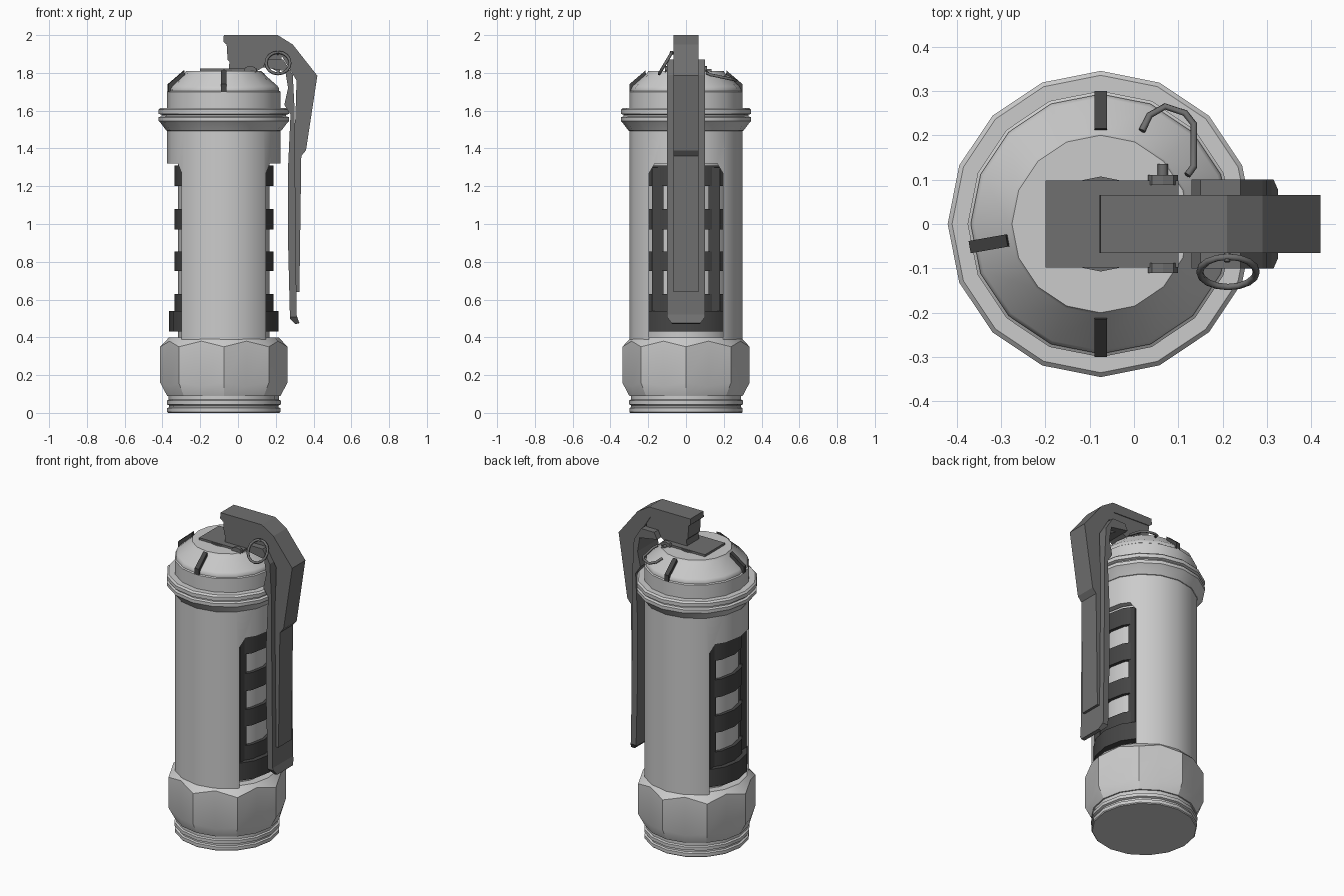
import bpy, bmesh, math
from mathutils import Vector

if "Cube" in bpy.data.objects:
    bpy.data.objects.remove(bpy.data.objects["Cube"])

CX = -0.075  # body axis


def material(name, g):
    m = bpy.data.materials.new(name)
    m.diffuse_color = (g, g, g, 1)
    m.use_nodes = True
    m.node_tree.nodes["Principled BSDF"].inputs["Base Color"].default_value = m.diffuse_color
    return m


LEVER = material("lever_grey", 0.16)
DARK = material("dark_grey", 0.06)


def finish(name, bm, mat=None, smooth=True):
    bmesh.ops.recalc_face_normals(bm, faces=bm.faces)
    me = bpy.data.meshes.new(name)
    bm.to_mesh(me)
    bm.free()
    ob = bpy.data.objects.new(name, me)
    bpy.context.collection.objects.link(ob)
    if mat:
        me.materials.append(mat)
    bpy.ops.object.select_all(action='DESELECT')
    ob.select_set(True)
    bpy.context.view_layer.objects.active = ob
    if smooth:
        bpy.ops.object.shade_smooth_by_angle(angle=math.radians(28))
    return ob


def lathe(name, prof, mat=None, n=16, closed=False, zfun=None):
    """Revolve (radius, z) points about the body axis."""
    bm = bmesh.new()
    rings = []
    for j, (r, z) in enumerate(prof):
        ring = []
        for i in range(n):
            a = 2 * math.pi * i / n
            rr, zz = zfun(j, i, r, z) if zfun else (r, z)
            ring.append(bm.verts.new((CX + rr * math.cos(a), rr * math.sin(a), zz)))
        rings.append(ring)
    pairs = list(zip(rings, rings[1:]))
    if closed:
        pairs.append((rings[-1], rings[0]))
    for lo, hi in pairs:
        for i in range(n):
            k = (i + 1) % n
            bm.faces.new((lo[i], lo[k], hi[k], hi[i]))
    if not closed:
        bm.faces.new(rings[0])
        bm.faces.new(rings[-1])
    return finish(name, bm, mat)


def prism(name, pts, axis, lo, hi, mat=None):
    """Extrude a 2D outline: axis 'y' uses (x,z), axis 'x' uses (y,z)."""
    bm = bmesh.new()
    put = (lambda p, d: (p[0], d, p[1])) if axis == 'y' else (lambda p, d: (d, p[0], p[1]))
    a = [bm.verts.new(put(p, lo)) for p in pts]
    b = [bm.verts.new(put(p, hi)) for p in pts]
    bm.faces.new(a)
    bm.faces.new(b)
    for i in range(len(pts)):
        k = (i + 1) % len(pts)
        bm.faces.new((a[i], a[k], b[k], b[i]))
    return finish(name, bm, mat, smooth=False)


def boolean(ob, cutter, op='DIFFERENCE'):
    m = ob.modifiers.new("cut", 'BOOLEAN')
    m.operation, m.object, m.solver = op, cutter, 'EXACT'
    bpy.context.view_layer.objects.active = ob
    bpy.ops.object.modifier_apply(modifier=m.name)
    bpy.data.objects.remove(cutter)


def wire(name, pts, r, mat, cyclic=False):
    cu = bpy.data.curves.new(name, 'CURVE')
    cu.dimensions = '3D'
    cu.bevel_depth, cu.bevel_resolution, cu.use_fill_caps = r, 1, True
    s = cu.splines.new('POLY')
    s.points.add(len(pts) - 1)
    for p, c in zip(s.points, pts):
        p.co = (*c, 1)
    s.use_cyclic_u = cyclic
    ob = bpy.data.objects.new(name, cu)
    bpy.context.collection.objects.link(ob)
    cu.materials.append(mat)


# Foot with grooves
lathe("foot", [(.295, 0), (.3, .005), (.3, .025), (.29, .03), (.29, .04), (.302, .045),
               (.302, .065), (.292, .07), (.292, .12)])


# Eight-sided nut with scalloped upper edge
def nut_shape(j, i, r, z):
    mid = i % 2 and j in (1, 2)
    return (r * math.cos(math.pi / 8) if mid else r), (z + (.03 if j == 2 else -.02) if mid else z)


lathe("base_nut", [(.3, .09), (.337, .16), (.337, .35), (.29, .40)], zfun=nut_shape)

# Inner canister and its dark bands
lathe("inner_canister", [(.2425, .3), (.2425, 1.5)])
for z0, z1, r in ((1.2, 1.31, .262), (.97, 1.08, .262), (.75, .855, .262),
                  (.53, .63, .262), (.43, .54, .29)):
    lathe("band", [(.23, z0), (r, z0), (r, z1), (.23, z1)], DARK, closed=True)
for sx in (-1, 1):
    for sy in (-1, 1):
        x = CX + sx * .195
        y = sy * .15
        prism("band_rail", [(x - .022, .44), (x + .022, .44), (x + .022, 1.3), (x - .022, 1.3)],
              'y', y - .03, y + .03, DARK)

# Outer sleeve with a window on each side
sleeve = lathe("sleeve", [(.262, .34), (.3, .34), (.3, 1.52), (.262, 1.52)], closed=True)
boolean(sleeve, prism("window_cutter", [(-.195, .3), (.195, .3), (.195, 1.27), (.165, 1.32),
                                        (-.165, 1.32), (-.195, 1.27)], 'x', -.6, .6))

# Flange and cap
lathe("cap", [(.29, 1.49), (.305, 1.495), (.335, 1.535), (.345, 1.545), (.345, 1.565), (.33, 1.57),
              (.33, 1.578), (.345, 1.583), (.345, 1.605), (.335, 1.615), (.3, 1.615),
              (.3, 1.70), (.293, 1.705), (.293, 1.715), (.285, 1.73), (.205, 1.80), (.2, 1.81)])

# Dark tabs lying on the cap slope
for a in (90, 190, 270):
    t = math.radians(a)
    u, v = Vector((math.cos(t), math.sin(t), 0)), Vector((-math.sin(t), math.cos(t), 0))
    bm = bmesh.new()
    ends = []
    for s in (-.014, .014):
        ends.append([bm.verts.new(Vector((CX, 0, z)) + u * r + v * s)
                     for r, z in ((.21, 1.78), (.215, 1.812), (.3, 1.74), (.3, 1.70), (.27, 1.70))])
    bm.faces.new(ends[0])
    bm.faces.new(ends[1])
    for i in range(5):
        k = (i + 1) % 5
        bm.faces.new((ends[0][i], ends[0][k], ends[1][k], ends[1][i]))
    finish("cap_tab", bm, DARK, smooth=False)

# Fuse hub, plate and head block
lathe("fuse_hub", [(.107, 1.80), (.107, 1.818)], LEVER, n=16)
prism("fuse_plate", [(-.2, 1.805), (.1, 1.805), (.1, 1.823), (-.2, 1.823)],
      'y', -.098, .098, LEVER)
prism("fuse_head", [(-.05, 1.81), (.1, 1.81), (.15, 1.84), (.22, 1.80), (.24, 1.95),
                    (-.06, 1.95), (-.055, 1.87), (-.045, 1.86)], 'y', -.06, .06, LEVER)

# Outer strap of the lever
prism("lever_strap", [(-.075, 2), (.21, 2), (.29, 1.95), (.42, 1.785), (.36, 1.39), (.335, 1.36),
                      (.325, .64), (.298, .64), (.295, 1.36), (.305, 1.6), (.31, 1.76), (.25, 1.86),
                      (.2, 1.94), (-.06, 1.95), (-.078, 1.965)], 'y', -.065, .065, LEVER)

# Wide inner plate of the lever, its tip corners trimmed
plate = prism("lever_plate", [(.13, 1.83), (.15, 1.87), (.24, 1.87), (.29, 1.79), (.3, 1.6), (.302, 1.3),
                              (.31, .52), (.325, .475), (.305, .47), (.275, .5), (.265, .9),
                              (.265, 1.3), (.278, 1.58), (.245, 1.63), (.265, 1.72), (.25, 1.81)],
              'y', -.1, .1, LEVER)
boolean(plate, prism("tip_trim", [(-.065, .46), (.065, .46), (.11, .52), (.11, 2.1),
                                  (-.11, 2.1), (-.11, .52)], 'x', 0, .6), 'INTERSECT')

# Hinge bolts
for s in (-1, 1):
    c = [(.065 + .034 * math.cos(i * math.pi / 4), 1.815 + .022 * math.sin(i * math.pi / 4))
         for i in range(8)]
    prism("hinge_bolt", c, 'y', s * .088, s * .11, LEVER)
wire("hinge_pin", [(.065, .1, 1.81), (.065, .135, 1.81)], .012, LEVER)

# Safety pin: shaft, tilted ring and hooked end
wire("pin_shaft", [(.21, -.085, 1.91), (.21, .09, 1.85)], .007, LEVER)
ring = []
for i in range(16):
    a = i * math.pi / 8
    ring.append((.212 + .064 * math.cos(a), -.108 + .034 * math.sin(a), 1.852 + .057 * math.sin(a)))
wire("pin_ring", ring, .008, LEVER, cyclic=True)
wire("spring_hook", [(.12, .11, 1.80), (.135, .13, 1.79), (.135, .225, 1.77), (.115, .25, 1.765),
                     (.07, .265, 1.76), (.035, .245, 1.77), (.018, .21, 1.785)], .008, LEVER)
